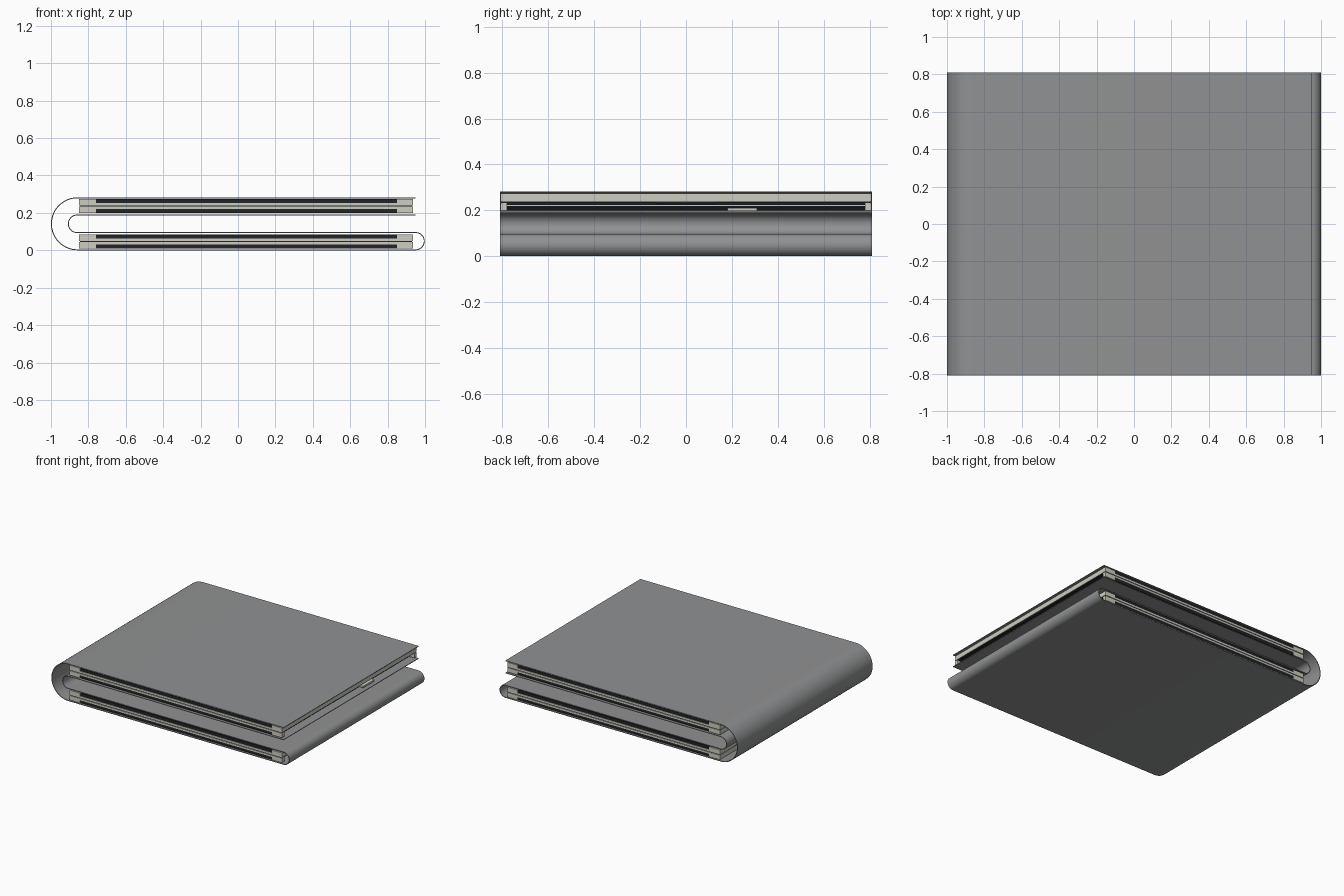
import bpy, bmesh, math

if "Cube" in bpy.data.objects:
    bpy.data.objects.remove(bpy.data.objects["Cube"])

def mat(name, c):
    m = bpy.data.materials.new(name)
    m.diffuse_color = (*c, 1)
    m.use_nodes = True
    m.node_tree.nodes["Principled BSDF"].inputs["Base Color"].default_value = m.diffuse_color
    return m

SHEET = mat("sheet_grey", (0.28, 0.285, 0.29))
FRAME = mat("frame_beige", (0.62, 0.61, 0.54))
BLACK = mat("black", (0.015, 0.017, 0.02))
W = 0.81      # half depth

def make(name, bm, material):
    me = bpy.data.meshes.new(name)
    bmesh.ops.recalc_face_normals(bm, faces=bm.faces)
    bm.to_mesh(me)
    bm.free()
    ob = bpy.data.objects.new(name, me)
    bpy.context.collection.objects.link(ob)
    me.materials.append(material)
    return ob

def boxes(name, spans, material):
    bm = bmesh.new()
    for x0, x1, y0, y1, z0, z1 in spans:
        vs = bmesh.ops.create_cube(bm, size=1)["verts"]
        for v in vs:
            v.co = ((x0 + x1) / 2 + v.co.x * (x1 - x0),
                    (y0 + y1) / 2 + v.co.y * (y1 - y0),
                    (z0 + z1) / 2 + v.co.z * (z1 - z0))
    return make(name, bm, material)

def arc(cx, cz, r, a0, a1, n=32):
    return [(cx + r * math.cos(math.radians(a0 + (a1 - a0) * i / n)),
             cz + r * math.sin(math.radians(a0 + (a1 - a0) * i / n))) for i in range(n + 1)]

# folded flexible sheet: one continuous profile extruded through the depth
T = 0.005
def path(o):
    return ([(0.95, 0.283 - o)] + arc(-0.8585, 0.1415, 0.1415 - o, 90, 270)
            + arc(0.95, 0.0485, 0.0485 - o, -90, 90)
            + arc(-0.86, 0.1415, 0.0445 + o, 270, 90) + [(0.95, 0.186 + o)])

outer, inner = path(0), path(T)
bm = bmesh.new()
vs = [[bm.verts.new((x, y, z)) for x, z in p] for p in (outer, inner) for y in (-W, W)]
of, ob_, nf, nb = vs
for i in range(len(outer) - 1):
    for a, b in ((of, ob_), (nb, nf), (nf, of), (ob_, nb)):
        bm.faces.new((a[i], a[i + 1], b[i + 1], b[i]))
for i in (0, -1):
    bm.faces.new((of[i], ob_[i], nb[i], nf[i]))
sheet = make("folded_sheet", bm, SHEET)
bpy.context.view_layer.objects.active = sheet
sheet.select_set(True)
bpy.ops.object.shade_smooth_by_angle(angle=math.radians(30))

X0, X1, XA, XB = -0.85, 0.935, -0.76, 0.85

# two rigid bodies, each made of two half shells with a thin seam between
for label, z in (("lower", 0.010), ("upper", 0.199)):
    mid = z + 0.037
    f = 0.021    # depth of the screen recess in each half shell
    h = 0.074
    e = W - 0.002
    rim = W - 0.03
    # upper shell: middle plate plus end rails that reach the sheet
    boxes(label + "_top_shell", [
        (X0, X1, -e, e, mid + 0.003, z + h - f),
        (X0, XA, -e, e, z + h - f, z + h),
        (XB, X1, -e, e, z + h - f, z + h)], FRAME)
    # lower shell: open on the right, with side rails and a left rail
    boxes(label + "_bottom_shell", [
        (X0, X1, s * e, s * rim, z + f, mid - 0.003) for s in (-1, 1)] + [
        (a, b, s * e, s * rim, z, z + f) for s in (-1, 1) for a, b in ((X0, XA), (XB, X1))] + [
        (X0, XA, -rim, rim, z, mid - 0.003)], FRAME)
    # dark gasket in the seam and dark strips in the recesses
    boxes(label + "_seam", [(X0 + 0.004, X1 - 0.004, -e + 0.006, e - 0.006, mid - 0.003, mid + 0.003)], BLACK)
    boxes(label + "_screen_backing", [
        (XA, XB, -e + 0.004, e - 0.004, z + h - f, z + h),
        (XA, XB, -e + 0.004, e - 0.004, z, z + f)], BLACK)
    # stacked boards inside the open right end, with a small connector
    boxes(label + "_boards", [
        (XA, X1 - 0.04, -rim, rim, z + d, z + d + 0.007) for d in (0.003, 0.014, 0.025)], BLACK)
    boxes(label + "_connector", [(0.85, X1 - 0.01, 0.18, 0.31, z - 0.001, z + 0.012)], FRAME)
    boxes(label + "_latch", [(0.85, X1 - 0.005, -0.13, 0.13, mid - 0.008, mid - 0.003)], BLACK)
